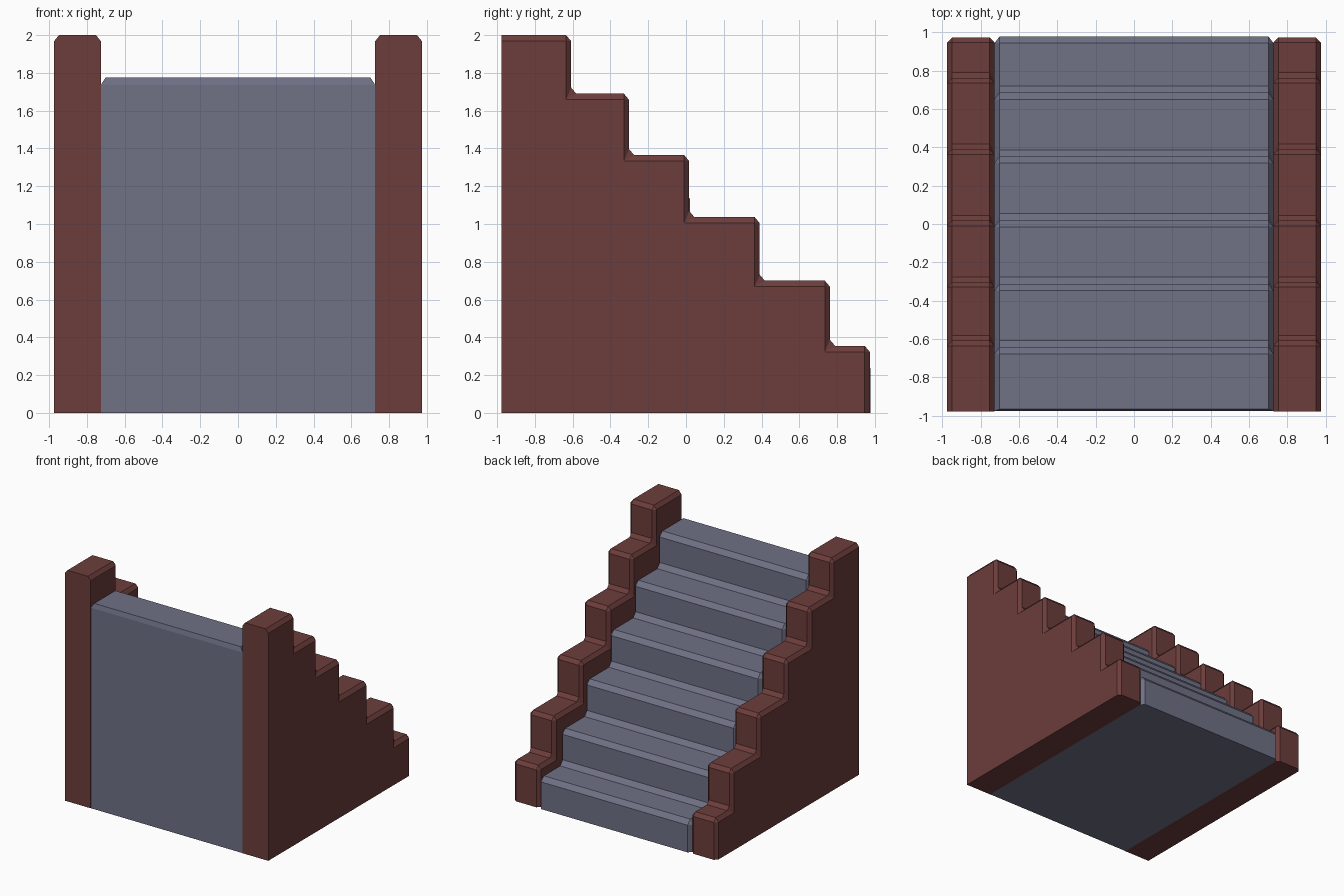
import bpy, bmesh

if "Cube" in bpy.data.objects:
    bpy.data.objects.remove(bpy.data.objects["Cube"])


def material(name, color):
    m = bpy.data.materials.new(name)
    m.diffuse_color = (*color, 1)
    m.use_nodes = True
    m.node_tree.nodes["Principled BSDF"].inputs["Base Color"].default_value = m.diffuse_color
    return m


def stepped_block(name, x0, x1, risers, tops, back, c, d, back_chamfer, mat):
    """Stepped solid: chamfered ridge profile, with an inset profile on both sides."""
    ridge = [(risers[0], 0)]
    inset = [(risers[0] - c, 0)]
    for i, (y, z) in enumerate(zip(risers, tops)):
        if i:
            low = tops[i - 1]
            ridge += [(y + c, low), (y, low + d)]
            inset += [(y - c, low - d)] * 2
        ridge += [(y, z - d), (y - c, z)]
        inset += [(y - c, z - d)] * 2
    # back edge
    top = tops[-1]
    ridge += [(back + back_chamfer, top), (back, top - d), (back, 0)]
    inset += [(back, top - d)] * 2 + [(back, 0)]

    bm = bmesh.new()
    w = 0.026
    rings = [[bm.verts.new((x, y, z)) for y, z in prof]
             for x, prof in ((x0, inset), (x0 + w, ridge), (x1 - w, ridge), (x1, inset))]
    n = len(ridge)
    for a, b in zip(rings, rings[1:]):
        for i in range(n):
            j = (i + 1) % n
            bm.faces.new((a[i], a[j], b[j], b[i]))
    bm.faces.new(rings[0][::-1])
    bm.faces.new(rings[-1])
    bmesh.ops.remove_doubles(bm, verts=bm.verts, dist=1e-4)
    bmesh.ops.recalc_face_normals(bm, faces=bm.faces)
    me = bpy.data.meshes.new(name)
    bm.to_mesh(me)
    bm.free()
    me.materials.append(mat)
    ob = bpy.data.objects.new(name, me)
    bpy.context.collection.objects.link(ob)
    return ob


brick = material("red_brick", (0.15, 0.047, 0.044))
stone = material("grey_stone", (0.16, 0.165, 0.235))

# six even steps
step_risers = [0.978, 0.685, 0.352, 0.02, -0.312, -0.642]
step_tops = [1.775 - 0.3 * (5 - i) for i in range(6)]
stepped_block("steps", -0.727, 0.727, step_risers, step_tops, -0.975, 0.035, 0.04, 0.01, stone)

# stepped side walls
wall_risers = [0.973, 0.762, 0.39, 0.017, -0.302, -0.608]
wall_tops = [0.355, 0.7, 1.037, 1.365, 1.69, 2.0]
for side, x0, x1 in (("left", -0.974, -0.726), ("right", 0.726, 0.974)):
    stepped_block(side + "_wall", x0, x1, wall_risers, wall_tops, -0.977, 0.027, 0.032, 0.0, brick)
